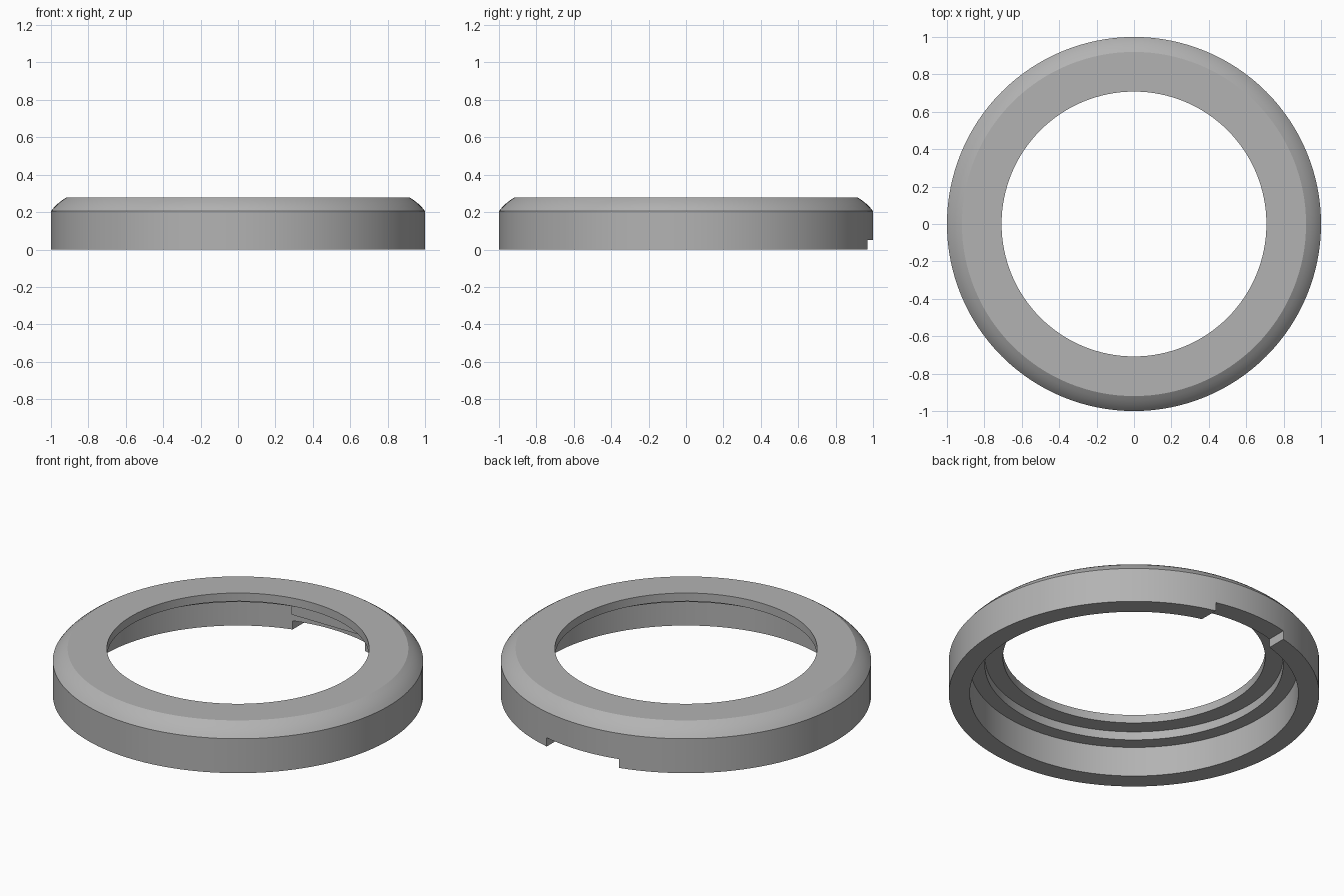
import bpy, bmesh, math
from mathutils import Matrix

if "Cube" in bpy.data.objects:
    bpy.data.objects.remove(bpy.data.objects["Cube"])

SEGMENTS = 128

grey = bpy.data.materials.new("plain_grey")
grey.use_nodes = True
colour = (0.45, 0.45, 0.45, 1)
grey.diffuse_color = colour
grey.node_tree.nodes["Principled BSDF"].inputs["Base Color"].default_value = colour


def make_object(name, bm):
    bmesh.ops.recalc_face_normals(bm, faces=bm.faces)
    mesh = bpy.data.meshes.new(name)
    bm.to_mesh(mesh)
    bm.free()
    mesh.materials.append(grey)
    obj = bpy.data.objects.new(name, mesh)
    bpy.context.collection.objects.link(obj)
    return obj


def lathe(name, profile):
    bm = bmesh.new()
    verts = [bm.verts.new((0, -r, z)) for r, z in profile]
    edges = [bm.edges.new((a, b)) for a, b in zip(verts, verts[1:] + verts[:1])]
    bmesh.ops.spin(bm, geom=verts + edges, cent=(0, 0, 0), axis=(0, 0, 1),
                   angle=math.tau, steps=SEGMENTS, use_duplicate=False)
    bmesh.ops.remove_doubles(bm, verts=bm.verts, dist=1e-4)
    return make_object(name, bm)


def box(name, low, high):
    bm = bmesh.new()
    size = [b - a for a, b in zip(low, high)]
    middle = [(a + b) / 2 for a, b in zip(low, high)]
    bmesh.ops.create_cube(bm, size=1, matrix=Matrix.Translation(middle) @ Matrix.Diagonal((*size, 1)))
    return make_object(name, bm)


def boolean(target, tool, operation):
    mod = target.modifiers.new(operation, "BOOLEAN")
    mod.object, mod.operation, mod.solver = tool, operation, "EXACT"
    bpy.context.view_layer.objects.active = target
    bpy.ops.object.modifier_apply(modifier=mod.name)
    bpy.data.objects.remove(tool)


# Ring with a rounded shoulder outside and two steps inside
ring = lathe("cover_ring", [
    (0.887, 0), (1, 0), (1, 0.205), (0.985, 0.224), (0.966, 0.243), (0.944, 0.261), (0.92, 0.277),
    (0.708, 0.277), (0.708, 0.228), (0.805, 0.228), (0.805, 0.178), (0.887, 0.178)])

# Flat pad on the inner back wall, and the notch under it
boolean(ring, box("inner_pad", (-0.238, 0.845, 0.092), (0.238, 0.92, 0.19)), "UNION")
boolean(ring, box("back_notch", (-0.238, 0.7, -0.1), (0.238, 1.1, 0.052)), "DIFFERENCE")

bpy.ops.object.select_all(action="DESELECT")
ring.select_set(True)
bpy.context.view_layer.objects.active = ring
bpy.ops.object.shade_smooth_by_angle(angle=math.radians(25))
